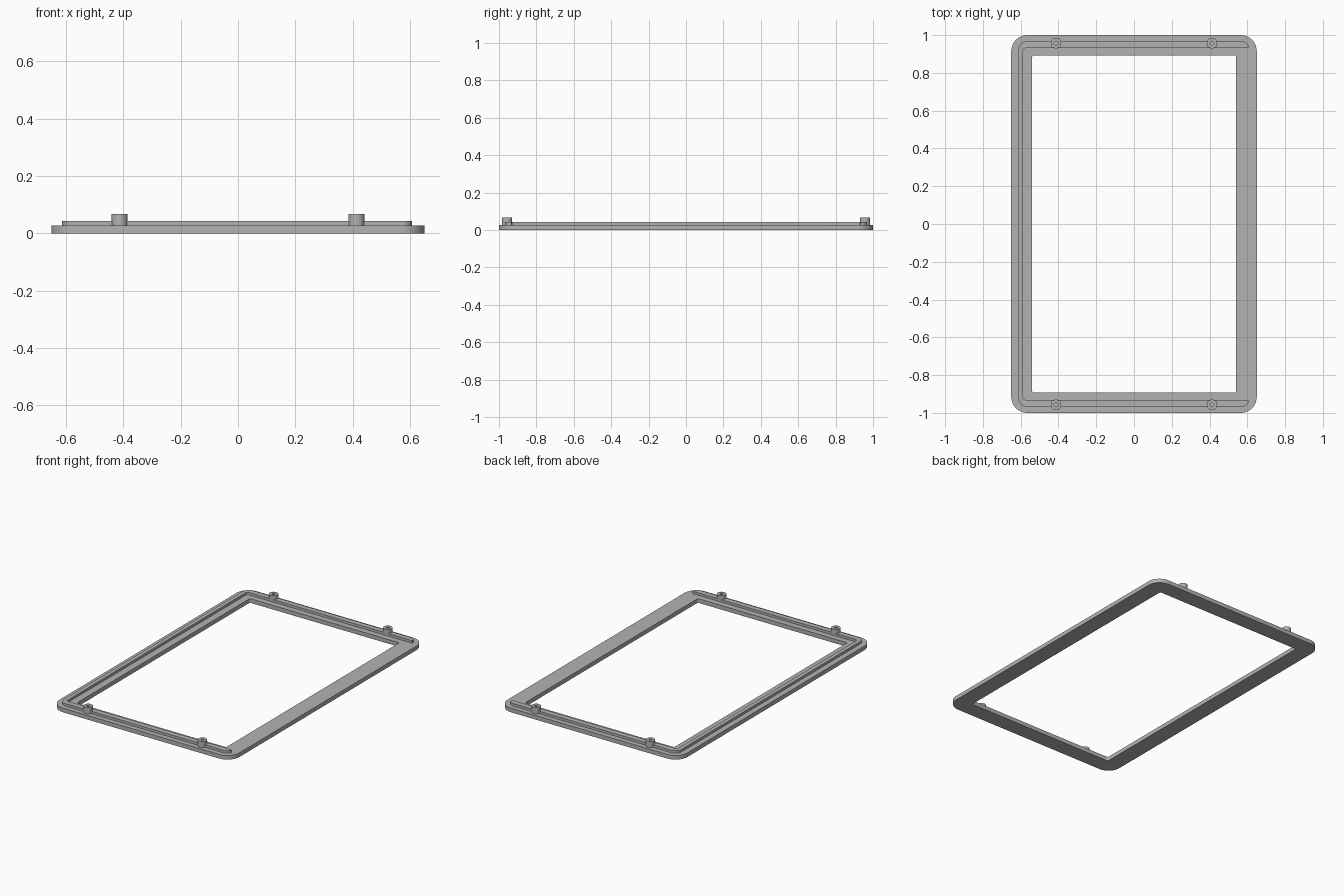
import bpy, bmesh, math
from mathutils import Vector

cube = bpy.data.objects.get("Cube")
if cube:
    bpy.data.objects.remove(cube, do_unlink=True)

BASE_TOP, RIDGE_TOP, PIN_TOP = 0.027, 0.043, 0.068

grey = bpy.data.materials.new("plain grey")
grey.use_nodes = True
colour = (0.45, 0.45, 0.45, 1)
grey.diffuse_color = colour
grey.node_tree.nodes["Principled BSDF"].inputs["Base Color"].default_value = colour


def finish(name, bm):
    """Turn a bmesh into a smooth-by-angle grey object."""
    bmesh.ops.recalc_face_normals(bm, faces=bm.faces)
    mesh = bpy.data.meshes.new(name)
    bm.to_mesh(mesh)
    bm.free()
    mesh.materials.append(grey)
    ob = bpy.data.objects.new(name, mesh)
    bpy.context.collection.objects.link(ob)
    bpy.ops.object.select_all(action="DESELECT")
    ob.select_set(True)
    bpy.context.view_layer.objects.active = ob
    bpy.ops.object.shade_smooth_by_angle(angle=math.radians(35))
    return ob


def arc(cx, cy, r, start, end, n=10):
    """Points on an arc, angles in degrees."""
    angles = [math.radians(start + (end - start) * i / n) for i in range(n + 1)]
    return [(cx + r * math.cos(a), cy + r * math.sin(a)) for a in angles]


def rounded_rect(hx, hy, r):
    x, y = hx - r, hy - r
    centres = [(x, y), (-x, y), (-x, -y), (x, -y)]
    return [p for i, c in enumerate(centres) for p in arc(*c, r, 90 * i, 90 * i + 90)]


# Base: flat frame with a rounded outside and an almost square opening
bm = bmesh.new()
outer, inner = rounded_rect(0.65, 1.0, 0.085), rounded_rect(0.54, 0.893, 0.012)
rings = [[bm.verts.new((x, y, z)) for x, y in loop]
         for loop, z in ((outer, 0), (outer, BASE_TOP), (inner, BASE_TOP), (inner, 0))]
count = len(outer)
for k in range(4):
    a, b = rings[k], rings[(k + 1) % 4]
    for i in range(count):
        j = (i + 1) % count
        bm.faces.new((a[i], a[j], b[j], b[i]))
finish("base_frame", bm)

# Raised lip on three sides, open towards the model's left
half = (arc(0.572, 0.932, 0.035, 0, 90)
        + arc(-0.568, 0.922, 0.045, 90, 180))
inside = arc(-0.572, 0.917, 0.015, 180, 90, 4)
outline = half + [(x, -y) for x, y in reversed(half)]
outline += [(x, -y) for x, y in reversed(inside)] + inside
bm = bmesh.new()
face = bm.faces.new([bm.verts.new((x, y, BASE_TOP)) for x, y in outline])
top = bmesh.ops.extrude_face_region(bm, geom=[face], use_keep_orig=True)
moved = [v for v in top["geom"] if isinstance(v, bmesh.types.BMVert)]
bmesh.ops.translate(bm, verts=moved, vec=(0, 0, RIDGE_TOP - BASE_TOP))
finish("raised_lip", bm)

# Four hollow pins, each turned from one profile
profile = [(0.028, BASE_TOP - 0.002), (0.028, PIN_TOP), (0.01, PIN_TOP),
           (0.01, RIDGE_TOP + 0.002), (0, RIDGE_TOP + 0.002)]
for side, sx in (("left", 1), ("right", -1)):
    for end, sy in (("front", -1), ("back", 1)):
        bm = bmesh.new()
        verts = [bm.verts.new((r, 0, z)) for r, z in profile]
        edges = [bm.edges.new(pair) for pair in zip(verts, verts[1:])]
        bmesh.ops.spin(bm, geom=verts + edges, cent=(0, 0, 0), axis=(0, 0, 1),
                       angle=math.tau, steps=24)
        bmesh.ops.remove_doubles(bm, verts=bm.verts, dist=0.0002)
        pin = finish(f"pin_{end}_{side}", bm)
        pin.location = Vector((0.413 * sx, 0.957 * sy, 0))
